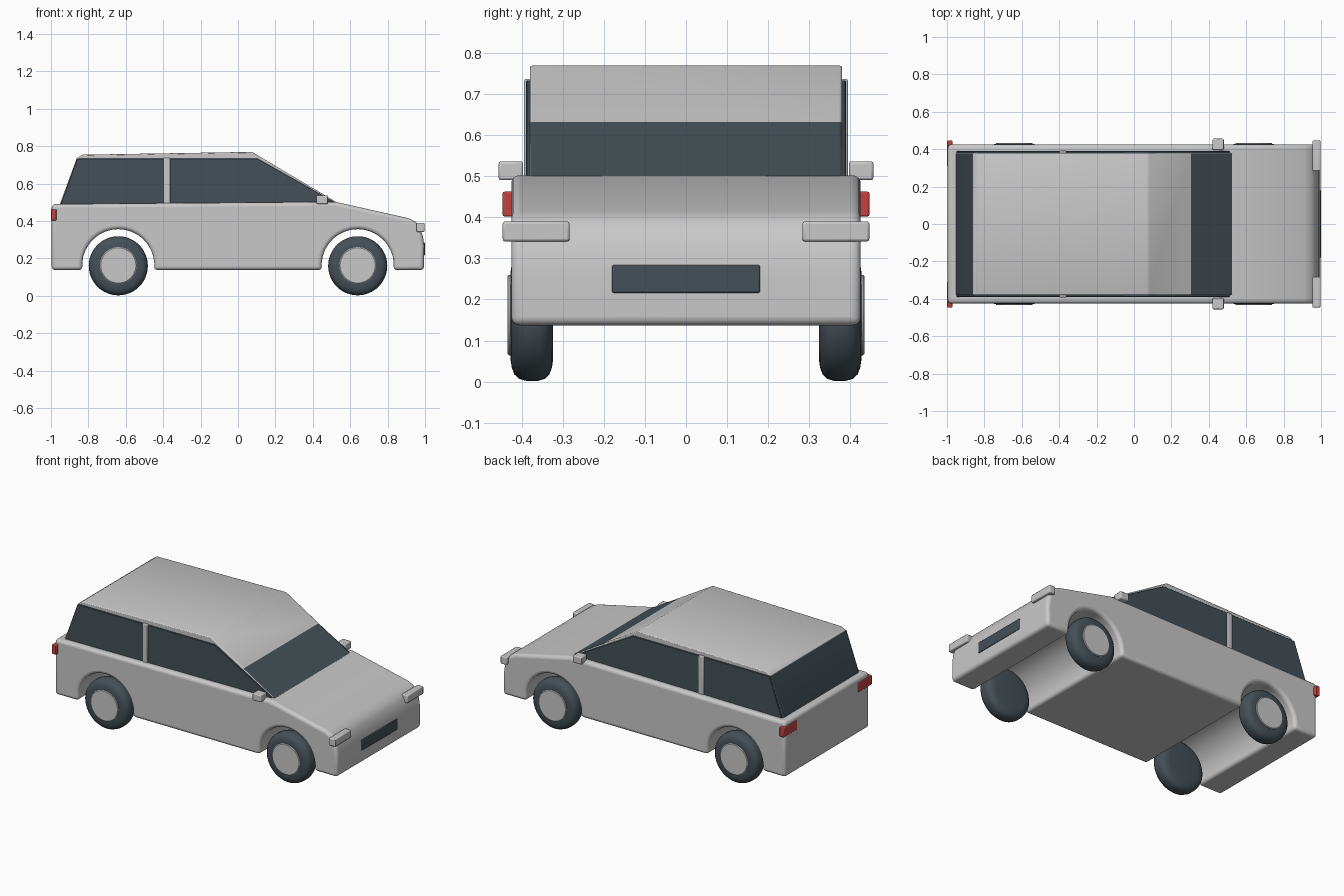
import bpy, bmesh, math
from mathutils import Vector

if "Cube" in bpy.data.objects:
    bpy.data.objects.remove(bpy.data.objects["Cube"])


def make_mat(name, rgb):
    m = bpy.data.materials.new(name)
    m.diffuse_color = (*rgb, 1)
    m.use_nodes = True
    m.node_tree.nodes["Principled BSDF"].inputs["Base Color"].default_value = m.diffuse_color
    return m


PAINT = make_mat("light grey paint", (0.58, 0.58, 0.58))
DARK = make_mat("dark slate", (0.058, 0.08, 0.095))
RED = make_mat("lamp red", (0.55, 0.055, 0.05))


def finish(name, bm, mats, bevel=0.0, segments=3):
    """Turn a bmesh into a smooth-by-angle object with an optional bevel."""
    bmesh.ops.recalc_face_normals(bm, faces=bm.faces[:])
    me = bpy.data.meshes.new(name)
    bm.to_mesh(me)
    bm.free()
    for m in mats:
        me.materials.append(m)
    ob = bpy.data.objects.new(name, me)
    bpy.context.collection.objects.link(ob)
    if bevel:
        mod = ob.modifiers.new("bevel", 'BEVEL')
        mod.width, mod.segments = bevel, segments
        mod.limit_method, mod.angle_limit = 'ANGLE', math.radians(30)
    bpy.ops.object.select_all(action='DESELECT')
    ob.select_set(True)
    bpy.context.view_layer.objects.active = ob
    bpy.ops.object.shade_smooth_by_angle(angle=math.radians(35))
    return ob


def extrude_profile(profile, y0, y1):
    """Extrude an (x, z) side outline from y0 to y1."""
    bm = bmesh.new()
    a = [bm.verts.new((x, y0, z)) for x, z in profile]
    b = [bm.verts.new((x, y1, z)) for x, z in profile]
    bm.faces.new(a)
    bm.faces.new(b[::-1])
    n = len(a)
    for i in range(n):
        j = (i + 1) % n
        bm.faces.new((a[i], b[i], b[j], a[j]))
    return bm


def box(name, x, y, z, mat, bevel=0.006):
    bm = extrude_profile([(x[0], z[0]), (x[1], z[0]), (x[1], z[1]), (x[0], z[1])], *y)
    return finish(name, bm, [mat], bevel, 2)


def lathe(name, profile, x, z, side, mat, steps=48):
    """Spin a (radius, y) outline about the axle."""
    bm = bmesh.new()
    rings = []
    for r, y in profile:
        if r == 0:
            rings.append([bm.verts.new((x, side * y, z))] * steps)
            continue
        rings.append([bm.verts.new((x + r * math.cos(t), side * y, z + r * math.sin(t)))
                      for t in (2 * math.pi * k / steps for k in range(steps))])
    for p, q in zip(rings, rings[1:]):
        for k in range(steps):
            j = (k + 1) % steps
            bm.faces.new(list(dict.fromkeys((p[k], p[j], q[j], q[k]))))
    return finish(name, bm, [mat])


# lower body with wheel arches cut through its full width
BOTTOM, WHEEL_X, WHEEL_Z, ARCH_R = 0.137, 0.64, 0.163, 0.193


def arch(cx, n=18):
    start = math.asin((BOTTOM - WHEEL_Z) / ARCH_R)
    sweep = math.pi - 2 * start
    return [(cx + ARCH_R * math.cos(math.pi - start - sweep * i / n),
             WHEEL_Z + ARCH_R * math.sin(math.pi - start - sweep * i / n))
            for i in range(n + 1)]


outline = [(-0.996, BOTTOM)] + arch(-WHEEL_X) + arch(WHEEL_X)
outline += [(0.994, BOTTOM), (0.996, 0.27), (0.988, 0.32), (0.972, 0.365),
            (0.95, 0.395), (0.91, 0.415), (0.52, 0.502), (-0.996, 0.49)]
finish("body", extrude_profile(outline, -0.425, 0.425), [PAINT], 0.02, 4)

# cabin: painted shell with dark windscreen and rear window
shell = [(-0.955, 0.47), (-0.952, 0.49), (-0.862, 0.735), (-0.832, 0.754),
         (0.075, 0.769), (0.305, 0.632), (0.53, 0.498), (0.53, 0.47)]
bm = extrude_profile(shell, -0.38, 0.38)
bm.normal_update()
for f in bm.faces:
    c = f.calc_center_median()
    if abs(c.y) < 0.01 and (c.x > 0.31 or c.x < -0.85) and c.z > 0.45:
        f.material_index = 1
finish("cabin", bm, [PAINT, DARK], 0.006, 2)

# side windows and door pillars
window = [(-0.952, 0.475), (-0.948, 0.49), (-0.86, 0.733), (0.105, 0.733),
          (0.525, 0.496), (0.525, 0.475)]
for side, tag in ((-1, "right"), (1, "left")):
    y = sorted((side * 0.376, side * 0.389))
    finish("side_window_" + tag, extrude_profile(window, *y), [DARK], 0.002, 1)
    box("pillar_" + tag, (-0.398, -0.362), sorted((side * 0.37, side * 0.394)),
        (0.48, 0.736), PAINT, 0.005)
    # mirrors and lamps
    box("mirror_" + tag, (0.42, 0.48), sorted((side * 0.396, side * 0.456)),
        (0.49, 0.536), PAINT)
    box("headlamp_" + tag, (0.954, 0.997), sorted((side * 0.283, side * 0.446)),
        (0.341, 0.39), PAINT)
    box("tail_lamp_" + tag, (-1.0, -0.971), sorted((side * 0.308, side * 0.446)),
        (0.402, 0.462), RED, 0.004)
    # wheels
    for x, end in ((-WHEEL_X, "rear"), (WHEEL_X, "front")):
        tyre = [(0, 0.323), (0.105, 0.323), (0.125, 0.326), (0.142, 0.332), (0.153, 0.343),
                (0.158, 0.36), (0.158, 0.389), (0.153, 0.406), (0.142, 0.418),
                (0.125, 0.424), (0.105, 0.427), (0, 0.427)]
        lathe(f"tyre_{end}_{tag}", tyre, x, WHEEL_Z - 0.003, side, DARK)
        hub = [(0, 0.415), (0.098, 0.415), (0.098, 0.431), (0.094, 0.434), (0, 0.434)]
        lathe(f"hub_{end}_{tag}", hub, x, WHEEL_Z - 0.001, side, PAINT)

# front grille
box("grille", (0.97, 1.0), (-0.18, 0.18), (0.216, 0.284), DARK, 0.004)
